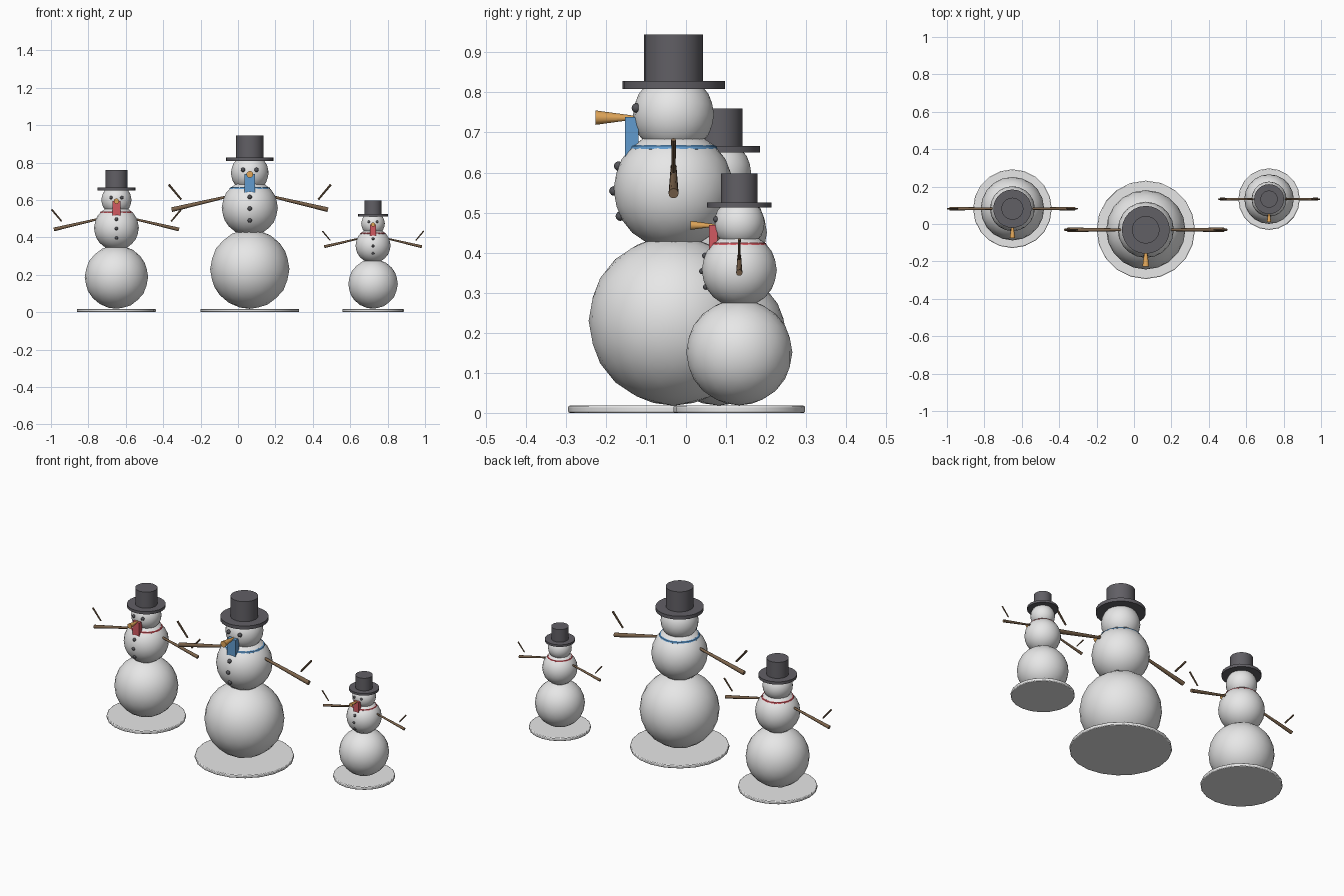
import bpy
from math import pi, sqrt
from mathutils import Vector

if "Cube" in bpy.data.objects:
    bpy.data.objects.remove(bpy.data.objects["Cube"])


def material(name, rgb):
    m = bpy.data.materials.new(name)
    m.use_nodes = True
    m.diffuse_color = (*rgb, 1)
    m.node_tree.nodes["Principled BSDF"].inputs["Base Color"].default_value = (*rgb, 1)
    return m


SNOW = material("snow white", (0.8, 0.8, 0.8))
HAT = material("hat grey", (0.12, 0.115, 0.13))
COAL = material("coal", (0.09, 0.09, 0.1))
WOOD = material("twig brown", (0.2, 0.125, 0.07))
CARROT = material("carrot orange", (0.75, 0.38, 0.1))
RED = material("red wool", (0.65, 0.1, 0.12))
BLUE = material("blue wool", (0.12, 0.33, 0.62))


def build_snowman(label, x, y, scale, wool):
    base = Vector((x, y, 0.02))

    def at(*p):
        return base + Vector(p) * scale

    def finish(part, mat, smooth=True):
        ob = bpy.context.object
        ob.name = f"{label}_{part}"
        ob.data.materials.append(mat)
        if smooth:
            bpy.ops.object.shade_smooth_by_angle(angle=pi / 5)
        return ob

    def ball(part, p, r, mat, detail=3):
        bpy.ops.mesh.primitive_ico_sphere_add(subdivisions=detail, radius=r * scale, location=at(*p))
        finish(part, mat)

    def rod(part, start, end, r1, r2, mat, sides=12):
        a, b = at(*start), at(*end)
        bpy.ops.mesh.primitive_cone_add(vertices=sides, radius1=r1 * scale, radius2=r2 * scale,
                                        depth=(b - a).length, location=(a + b) / 2,
                                        rotation=(b - a).to_track_quat("Z", "Y").to_euler())
        finish(part, mat)

    # Snow patch on the ground, same thickness for all
    bpy.ops.mesh.primitive_cylinder_add(vertices=20, radius=0.263 * scale, depth=0.018,
                                        location=(x, y, 0.009))
    patch = finish("snow_patch", SNOW)
    bevel = patch.modifiers.new("soft_rim", "BEVEL")
    bevel.width = 0.004
    bevel.segments = 2

    # Three snowballs
    ball("lower_ball", (0, 0, 0.21), 0.212, SNOW)
    ball("middle_ball", (0, 0, 0.538), 0.15, SNOW)
    ball("head", (0, 0, 0.725), 0.101, SNOW)

    # Top hat
    rod("hat_brim", (0, 0, 0.788), (0, 0, 0.808), 0.128, 0.128, HAT, 24)
    rod("hat_crown", (0, 0, 0.8), (0, 0, 0.925), 0.0735, 0.0735, HAT, 24)

    # Face and buttons
    rod("nose", (0, -0.195, 0.717), (0, -0.07, 0.717), 0.018, 0.001, CARROT)
    for side, name in ((1, "left"), (-1, "right")):
        ball(f"{name}_eye", (side * 0.036, -0.093, 0.741), 0.012, COAL, 2)
    for i, z in enumerate((0.596, 0.534, 0.471)):
        ball(f"button_{i + 1}", (0, -sqrt(0.149 ** 2 - (z - 0.538) ** 2), z), 0.012, COAL, 2)

    # Scarf loop and hanging end
    bpy.ops.mesh.primitive_torus_add(major_segments=24, minor_segments=8, major_radius=0.1 * scale,
                                     minor_radius=0.0095 * scale, location=at(0, 0, 0.639))
    finish("scarf_loop", wool)
    bpy.ops.mesh.primitive_cube_add(size=1, location=at(0, -0.104, 0.663))
    bpy.context.object.scale = Vector((0.054, 0.034, 0.11)) * scale
    finish("scarf_end", wool, False)

    # Stick arms with a loose twig at each tip
    for side, name in ((1, "left"), (-1, "right")):
        rod(f"{name}_arm", (side * 0.12, 0, 0.598), (side * 0.418, 0, 0.528), 0.007, 0.0125, WOOD)
        rod(f"{name}_twig", (side * 0.366, 0, 0.582), (side * 0.433, 0, 0.662), 0.005, 0.006, WOOD, 8)


build_snowman("large", 0.063, -0.031, 1.0, BLUE)
build_snowman("medium", -0.65, 0.082, 0.8, RED)
build_snowman("small", 0.722, 0.133, 0.625, RED)
